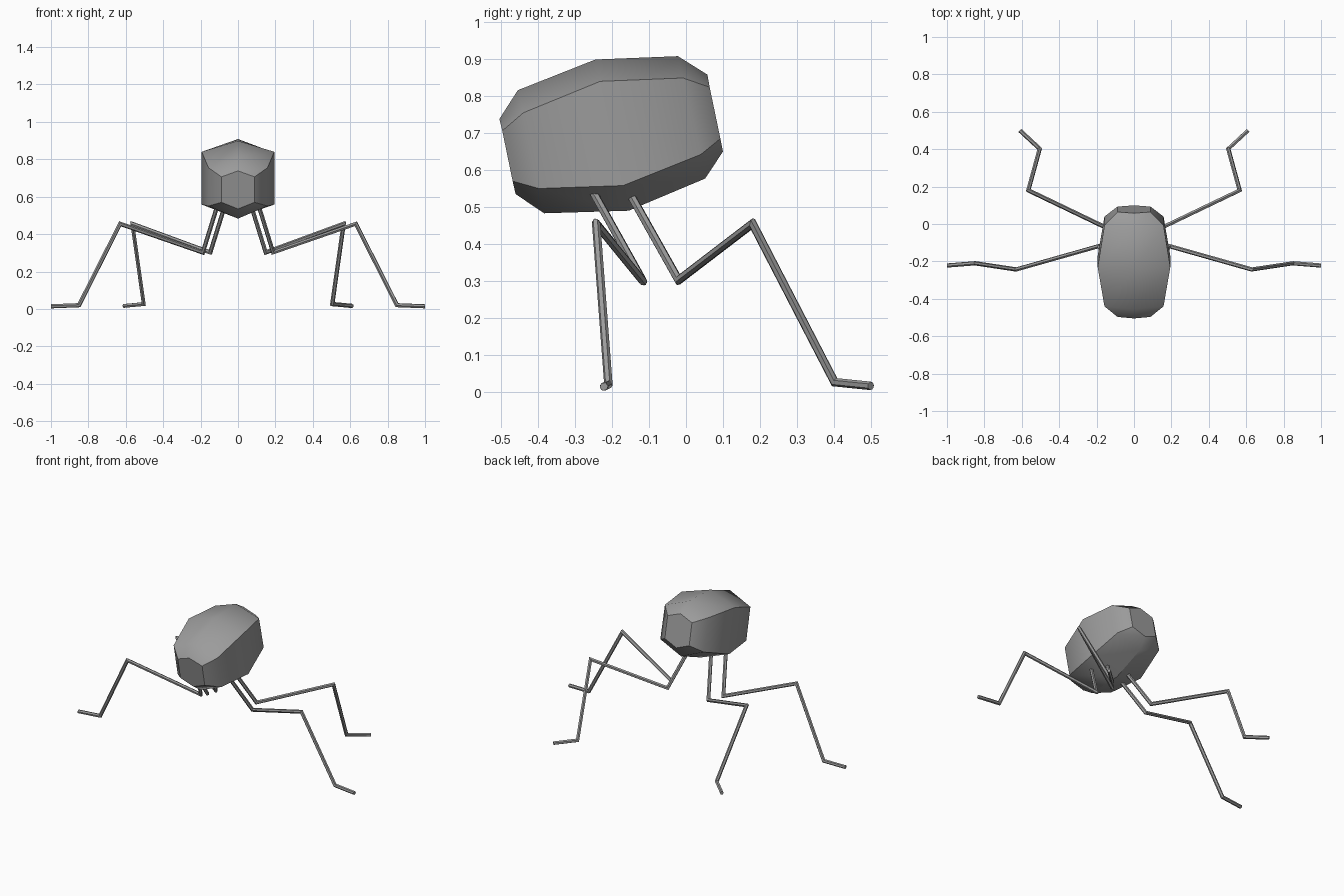
import bpy
import bmesh
import math
from mathutils import Vector

if "Cube" in bpy.data.objects:
    bpy.data.objects.remove(bpy.data.objects["Cube"])

grey = bpy.data.materials.new("mid grey")
grey.diffuse_color = (0.33, 0.33, 0.33, 1)
grey.use_nodes = True
grey.node_tree.nodes["Principled BSDF"].inputs["Base Color"].default_value = grey.diffuse_color


def finish(bm, name, angle):
    bmesh.ops.recalc_face_normals(bm, faces=bm.faces)
    mesh = bpy.data.meshes.new(name)
    bm.to_mesh(mesh)
    bm.free()
    mesh.materials.append(grey)
    obj = bpy.data.objects.new(name, mesh)
    bpy.context.collection.objects.link(obj)
    bpy.ops.object.select_all(action='DESELECT')
    obj.select_set(True)
    bpy.context.view_layer.objects.active = obj
    bpy.ops.object.shade_smooth_by_angle(angle=math.radians(angle))
    return obj


def loft(bm, rings):
    """Bridge matching rings of points and cap both ends."""
    rings = [[bm.verts.new(p) for p in ring] for ring in rings]
    n = len(rings[0])
    for a, b in zip(rings, rings[1:]):
        for i in range(n):
            j = (i + 1) % n
            bm.faces.new((a[i], a[j], b[j], b[i]))
    bm.faces.new(rings[0])
    bm.faces.new(rings[-1])


# Body: tilted six-sided barrel; each ring is half width, then (y, z) of
# top ridge, upper corner, lower corner and bottom ridge
sections = [
    (0.088, (-0.505, 0.738), (-0.497, 0.706), (-0.469, 0.570), (-0.461, 0.535)),
    (0.158, (-0.455, 0.816), (-0.440, 0.755), (-0.398, 0.550), (-0.384, 0.483)),
    (0.194, (-0.245, 0.899), (-0.232, 0.840), (-0.170, 0.558), (-0.155, 0.490)),
    (0.158, (-0.022, 0.908), (-0.008, 0.849), (0.040, 0.642), (0.052, 0.577)),
    (0.088, (0.058, 0.858), (0.064, 0.824), (0.093, 0.685), (0.100, 0.650)),
]
bm = bmesh.new()
loft(bm, [[(0, *t), (w, *u), (w, *l), (0, *b), (-w, *l), (-w, *u)]
          for w, t, u, l, b in sections])
finish(bm, "body", 40)


# Legs: thin six-sided rods with mitred joints
def leg(name, path, side, radius=0.0115, sides=6):
    pts = [Vector((x * side, y, z)) for x, y, z in path]
    dirs = [(b - a).normalized() for a, b in zip(pts, pts[1:])]
    u = dirs[0].orthogonal().normalized()
    v = dirs[0].cross(u)
    ring = [pts[0] + radius * (math.cos(a) * u + math.sin(a) * v)
            for a in (math.tau * i / sides for i in range(sides))]
    rings = [ring]
    for i, d in enumerate(dirs):
        # slide the ring along the rod until it meets the joint plane
        normal = (d + dirs[i + 1]).normalized() if i + 1 < len(dirs) else d
        ring = [p + d * ((pts[i + 1] - p).dot(normal) / d.dot(normal)) for p in ring]
        rings.append(ring)
    bm = bmesh.new()
    loft(bm, rings)
    finish(bm, name, 30)


front_path = [(0.108, -0.262, 0.56), (0.188, -0.118, 0.302), (0.63, -0.243, 0.455),
              (0.85, -0.21, 0.02), (1.0, -0.222, 0.014)]
back_path = [(0.068, -0.165, 0.56), (0.148, -0.02, 0.302), (0.565, 0.18, 0.455),
             (0.504, 0.402, 0.026), (0.61, 0.5, 0.016)]
for side, label in ((1, "right"), (-1, "left")):
    leg("front_leg_" + label, front_path, side)
    leg("back_leg_" + label, back_path, side)
